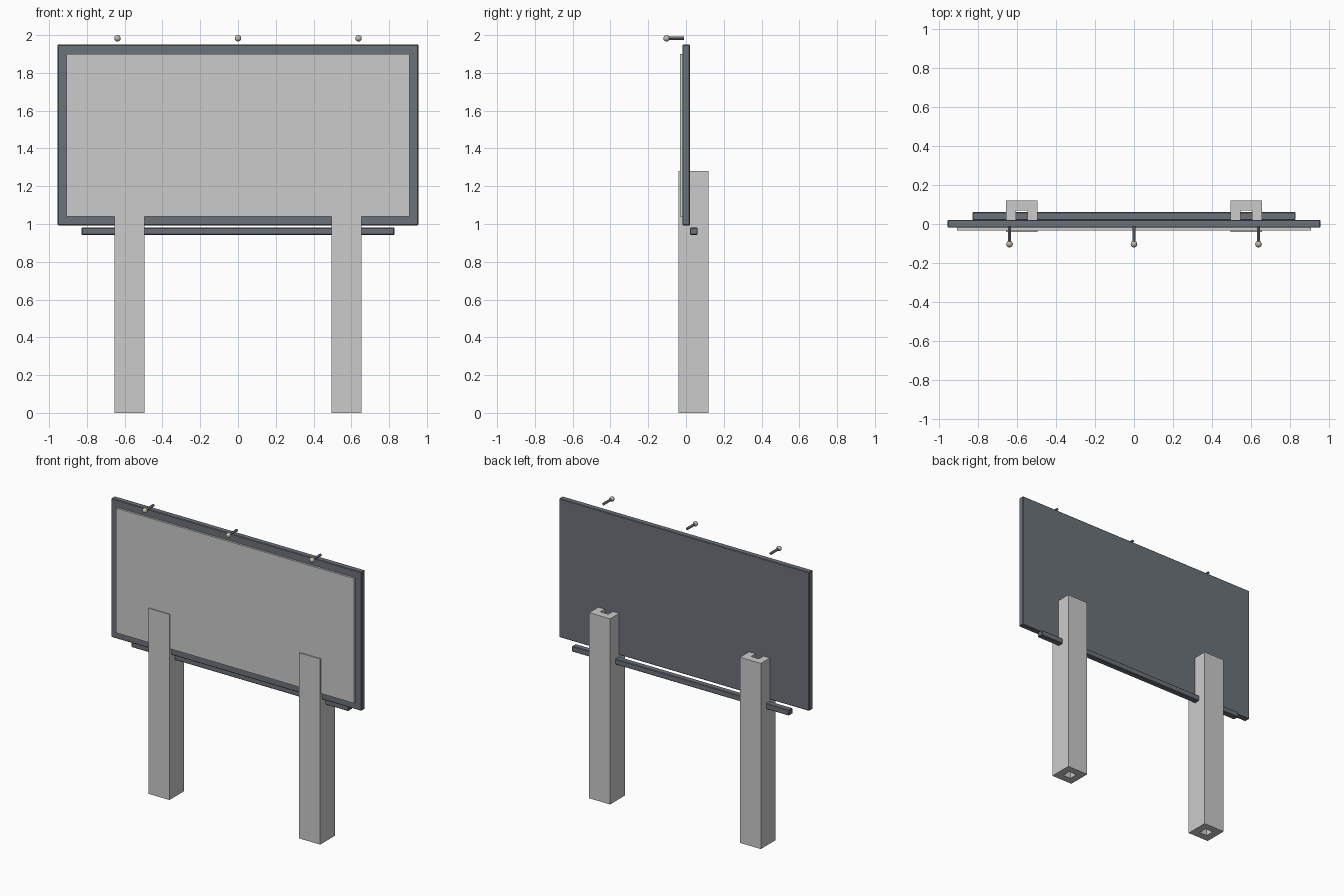
import bpy, bmesh
from math import pi

if "Cube" in bpy.data.objects:
    bpy.data.objects.remove(bpy.data.objects["Cube"])


def material(name, color):
    m = bpy.data.materials.new(name)
    m.diffuse_color = (*color, 1)
    m.use_nodes = True
    m.node_tree.nodes["Principled BSDF"].inputs["Base Color"].default_value = m.diffuse_color
    return m


dark = material("dark_metal", (0.15, 0.17, 0.195))
lamp = material("warm_lamp", (0.55, 0.5, 0.4))
panel_grey = material("panel_grey", (0.62, 0.62, 0.62))


def box(name, x, y, z, mat=None, bevel=0):
    """Box from (min, max) ranges."""
    bpy.ops.mesh.primitive_cube_add(size=1, location=[sum(r) / 2 for r in (x, y, z)])
    o = bpy.context.object
    o.name = name
    o.scale = [r[1] - r[0] for r in (x, y, z)]
    bpy.ops.object.transform_apply(location=False, rotation=False, scale=True)
    if mat:
        o.data.materials.append(mat)
    if bevel:
        b = o.modifiers.new("bevel", 'BEVEL')
        b.width, b.segments = bevel, 1
    return o


def hollow_post(name, cx, cy, outer, inner, height):
    """Square tube, open through its middle."""
    bm = bmesh.new()
    corners = [(-1, -1), (1, -1), (1, 1), (-1, 1)]
    rings = [[bm.verts.new((sx * h, sy * h, z)) for sx, sy in corners]
             for h, z in ((outer, 0), (outer, height), (inner, height), (inner, 0))]
    for k in range(4):
        a, b = rings[k], rings[(k + 1) % 4]
        for i in range(4):
            j = (i + 1) % 4
            bm.faces.new((a[i], a[j], b[j], b[i]))
    bmesh.ops.recalc_face_normals(bm, faces=bm.faces)
    me = bpy.data.meshes.new(name)
    bm.to_mesh(me)
    bm.free()
    o = bpy.data.objects.new(name, me)
    o.location = (cx, cy, 0)
    bpy.context.collection.objects.link(o)


# sign board with raised display panel
box("sign_board", (-0.955, 0.955), (-0.019, 0.021), (0.993, 1.95), dark, 0.004)
box("display_panel", (-0.908, 0.908), (-0.033, -0.015), (1.04, 1.90), panel_grey)

# lower rail running through the posts
box("lower_rail", (-0.828, 0.828), (0.02, 0.061), (0.942, 0.981), dark, 0.004)

# support posts
for side, sx in (("left", -1), ("right", 1)):
    hollow_post(side + "_post", sx * 0.575, 0.04, 0.08, 0.03, 1.28)

# lamp arms and bulbs above the board
for i, x in enumerate((-0.638, 0, 0.638), 1):
    bpy.ops.mesh.primitive_cylinder_add(vertices=12, radius=0.0085, depth=0.094,
                                        location=(x, -0.057, 1.983), rotation=(pi / 2, 0, 0))
    arm = bpy.context.object
    arm.name = f"lamp_arm_{i}"
    arm.data.materials.append(dark)
    bpy.ops.object.shade_smooth_by_angle()
    bpy.ops.mesh.primitive_uv_sphere_add(segments=16, ring_count=10, radius=0.017,
                                         location=(x, -0.103, 1.983))
    bulb = bpy.context.object
    bulb.name = f"lamp_bulb_{i}"
    bulb.data.materials.append(lamp)
    bpy.ops.object.shade_smooth()
